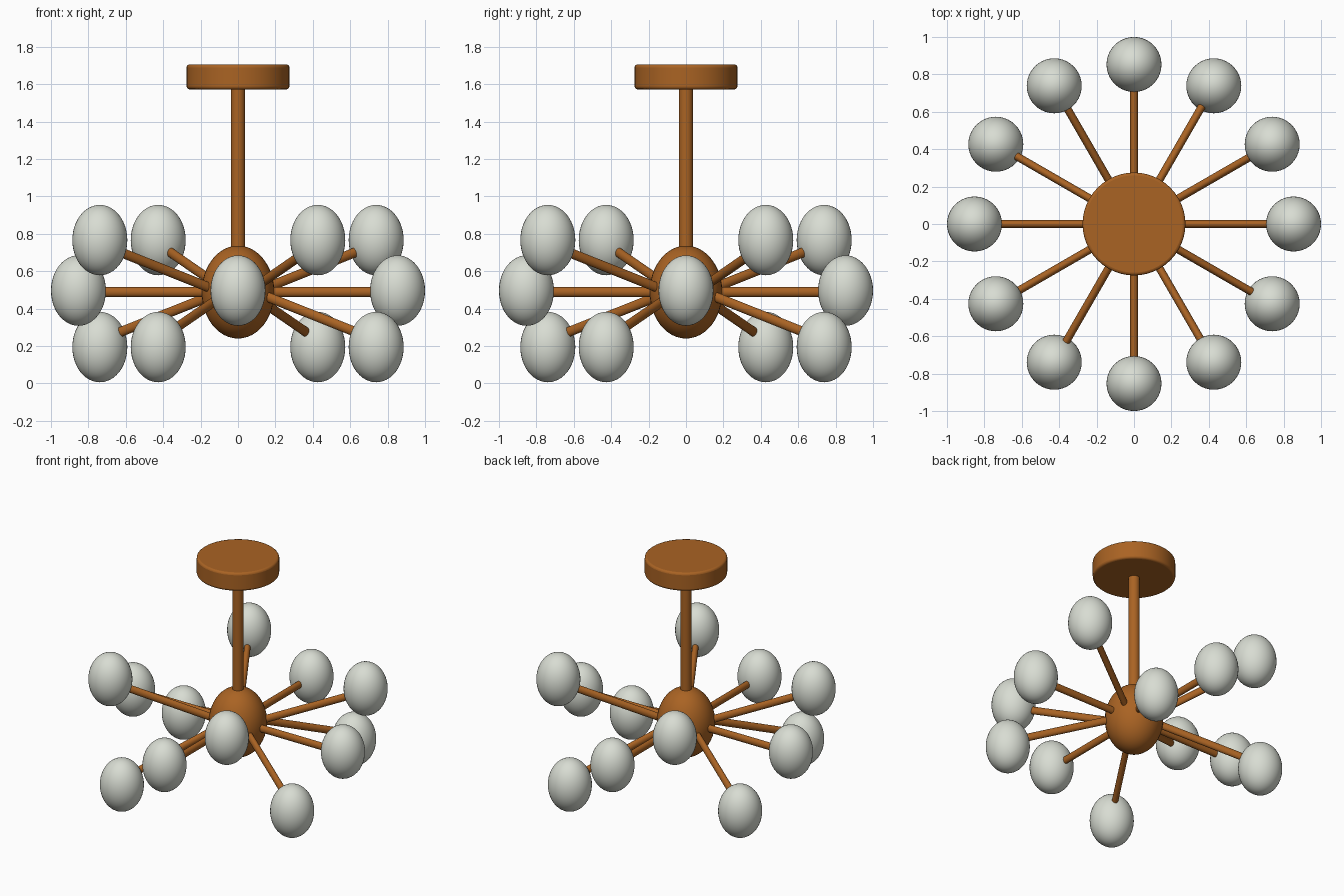
import bpy
import math
from mathutils import Vector

cube = bpy.data.objects.get("Cube")
if cube:
    bpy.data.objects.remove(cube, do_unlink=True)

STRETCH = 1.28      # vertical stretch of the globes, hub and arms
HUB_Z = 0.488


def make_material(name, rgb):
    mat = bpy.data.materials.new(name)
    mat.use_nodes = True
    mat.diffuse_color = (*rgb, 1)
    mat.node_tree.nodes["Principled BSDF"].inputs["Base Color"].default_value = (*rgb, 1)
    return mat


bronze = make_material("warm bronze", (0.40, 0.125, 0.017))
glass = make_material("frosted glass", (0.69, 0.72, 0.65))


def finish(name, mat):
    obj = bpy.context.object
    obj.name = name
    obj.data.materials.append(mat)
    bpy.ops.object.shade_smooth_by_angle(angle=math.radians(40))
    return obj


def ellipsoid(name, mat, centre, radius):
    bpy.ops.mesh.primitive_uv_sphere_add(segments=40, ring_count=24, radius=radius, location=centre)
    bpy.context.object.scale.z = STRETCH
    return finish(name, mat)


def upright_cylinder(name, radius, bottom, top):
    bpy.ops.mesh.primitive_cylinder_add(vertices=48, radius=radius, depth=top - bottom,
                                        location=(0, 0, (bottom + top) / 2))
    return finish(name, bronze)


def arm(name, start, end):
    # Round rod between two points, slightly taller than wide
    axis = end - start
    bpy.ops.mesh.primitive_cylinder_add(vertices=20, radius=0.021, depth=axis.length,
                                        location=(start + end) / 2)
    obj = bpy.context.object
    obj.rotation_euler = axis.to_track_quat('Z', 'Y').to_euler()
    obj.scale.y = 1.25
    return finish(name, bronze)


# Ceiling canopy, with softened rims
canopy = upright_cylinder("ceiling_canopy", 0.275, 1.572, 1.705)
bevel = canopy.modifiers.new("soft_rim", 'BEVEL')
bevel.width = 0.015
bevel.segments = 3
bevel.limit_method = 'ANGLE'

# Stem and central hub
upright_cylinder("stem", 0.038, 0.6, 1.58)
ellipsoid("hub", bronze, (0, 0, HUB_Z), 0.194)

# Twelve arms and globes cycling level, raised, lowered
for i in range(12):
    angle = math.radians(30 * i)
    outward = Vector((math.cos(angle), math.sin(angle), 0))
    tilt = (0, 1, -1)[i % 3]

    def on_arm(r):
        return outward * r + Vector((0, 0, HUB_Z + tilt * (0.345 * r - 0.037)))

    arm(f"arm_{i + 1}", on_arm(0.1), on_arm(0.76))
    globe_z = (0.496, 0.766, 0.194)[i % 3]
    ellipsoid(f"globe_{i + 1}", glass, outward * 0.853 + Vector((0, 0, globe_z)), 0.147)
